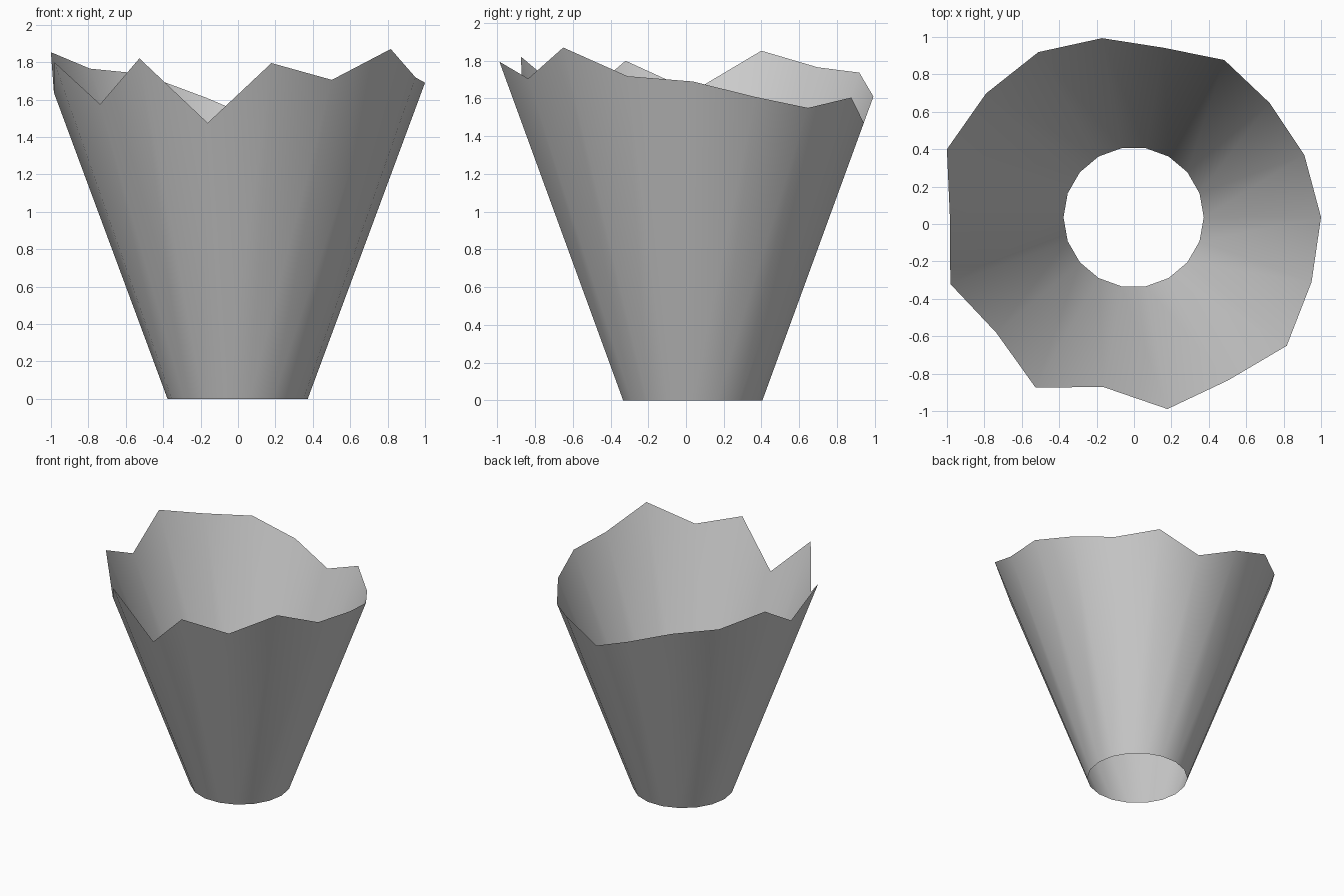
import bpy, bmesh
from math import cos, sin, radians

if "Cube" in bpy.data.objects:
    bpy.data.objects.remove(bpy.data.objects["Cube"])

CX, CY = -0.002, 0.036      # cone axis
R0, SLOPE = 0.375, 0.371    # base radius, widening per unit height

# Height of the jagged rim at every 20 degrees, counter-clockwise from +x
RIM = [1.69, 1.608, 1.55, 1.605, 1.47, 1.61, 1.737, 1.765, 1.853,
       1.637, 1.80, 1.575, 1.82, 1.475, 1.795, 1.705, 1.87, 1.718]


def cone_point(i, z):
    a = radians(360 * i / len(RIM))
    r = R0 + SLOPE * z
    return (CX + r * cos(a), CY + r * sin(a), z)


# Open, thin cone wall with a broken top edge
bm = bmesh.new()
n = len(RIM)
base = [bm.verts.new(cone_point(i, 0)) for i in range(n)]
rim = [bm.verts.new(cone_point(i, z)) for i, z in enumerate(RIM)]
for i in range(n):
    j = (i + 1) % n
    face = bm.faces.new((base[i], base[j], rim[j], rim[i]))
    face.smooth = True
mesh = bpy.data.meshes.new("jagged_cone_wall")
bm.to_mesh(mesh)
bm.free()
wall = bpy.data.objects.new("jagged_cone_wall", mesh)
bpy.context.collection.objects.link(wall)
